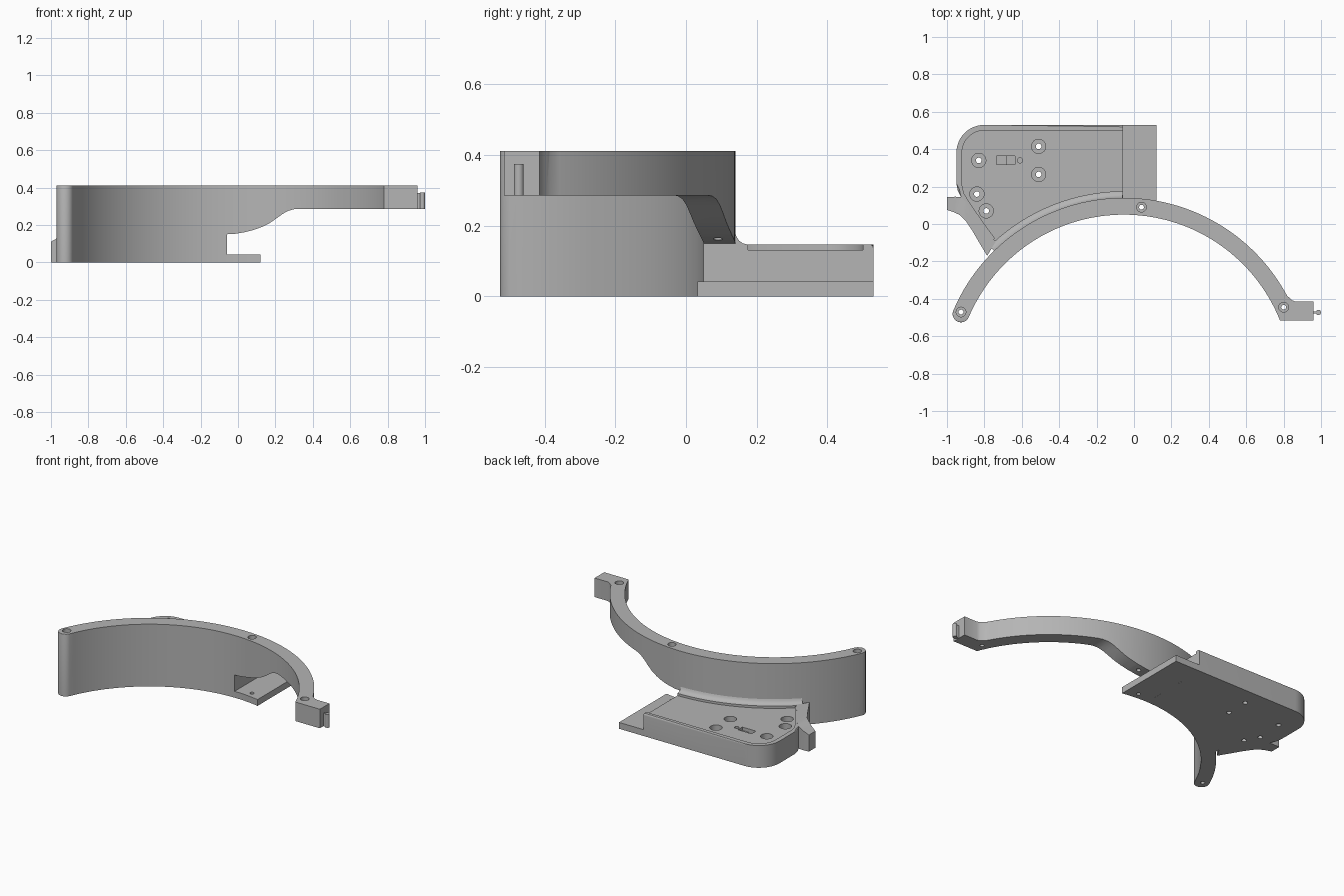
import bpy, bmesh, math

if "Cube" in bpy.data.objects:
    bpy.data.objects.remove(bpy.data.objects["Cube"])

CX, CY = -0.055, -0.85            # centre of the curved wall
R_IN, R_OUT, R_MID = 0.90, 0.99, 0.945

grey = bpy.data.materials.new("plain_grey")
grey.diffuse_color = (0.46, 0.46, 0.46, 1)
grey.use_nodes = True
grey.node_tree.nodes["Principled BSDF"].inputs["Base Color"].default_value = grey.diffuse_color


def polar(r, deg):
    a = math.radians(deg)
    return (CX + r * math.cos(a), CY + r * math.sin(a))


def arc(r, a0, a1, n):
    return [polar(r, a0 + (a1 - a0) * i / n) for i in range(n + 1)]


def corner(cx, cy, r, a0, a1, n=10):
    return [(cx + r * math.cos(math.radians(a0 + (a1 - a0) * i / n)),
             cy + r * math.sin(math.radians(a0 + (a1 - a0) * i / n))) for i in range(n + 1)]


def make(name, bm):
    bmesh.ops.recalc_face_normals(bm, faces=bm.faces[:])
    me = bpy.data.meshes.new(name)
    bm.to_mesh(me)
    bm.free()
    me.materials.append(grey)
    ob = bpy.data.objects.new(name, me)
    bpy.context.collection.objects.link(ob)
    return ob


def prism(bm, pts, z0, z1, axis="z"):
    """Extrude an outline along z, or along y for an x-z outline."""
    place = (lambda p, h: (p[0], p[1], h)) if axis == "z" else (lambda p, h: (p[0], h, p[1]))
    loft(bm, [[place(p, z0) for p in pts], [place(p, z1) for p in pts]])


def loft(bm, rings):
    vs = [[bm.verts.new(c) for c in ring] for ring in rings]
    n = len(vs[0])
    for a, b in zip(vs, vs[1:]):
        for i in range(n):
            j = (i + 1) % n
            bm.faces.new((a[i], a[j], b[j], b[i]))
    bm.faces.new(vs[0])
    bm.faces.new(vs[-1][::-1])


def round_edges(bm, test, width, segments):
    edges = [e for e in bm.edges if test((e.verts[0].co + e.verts[1].co) / 2, e)]
    bmesh.ops.bevel(bm, geom=edges, offset=width, segments=segments, profile=0.5,
                    affect='EDGES', clamp_overlap=True)


def screw_hole(bm, x, y, top, floor, big, small):
    """Stepped hole: narrow through-hole with a wide counterbore."""
    steps = [(small, -0.05), (small, floor), (big, floor), (big, top)]
    loft(bm, [[(px, py, z) for px, py in corner(x, y, r, 0, 345, 23)] for r, z in steps])


def cut(ob, bm):
    tool = make("cutter", bm)
    tool.hide_render = True
    mod = ob.modifiers.new("cut", 'BOOLEAN')
    mod.operation, mod.solver, mod.object = 'DIFFERENCE', 'EXACT', tool
    bpy.context.view_layer.objects.active = ob
    bpy.ops.object.modifier_apply(modifier=mod.name)
    bpy.data.objects.remove(tool, do_unlink=True)


# Curved wall with rounded left end and square connector block on the right
TOP, LEFT = 0.412, 157
ex, ey = polar(R_MID, LEFT)
outline = [(0.78, -0.515), (0.96, -0.515), (0.96, -0.415), (0.865, -0.415), (0.845, -0.408), (0.832, -0.395)]
outline += arc(R_OUT, 28, LEFT, 72)
outline += corner(ex, ey, 0.045, LEFT, LEFT + 180, 12)[1:-1]
outline += arc(R_IN, LEFT, 23, 72)
bm = bmesh.new()
prism(bm, outline, 0, TOP)
round_edges(bm, lambda m, e: m.z > TOP - 0.001 and m.x < 0.82 and m.y > -0.6
            and not (m.x > 0.77 and m.y < -0.5), 0.014, 3)
wall = make("curved_wall", bm)

# Underside relief: stepped slot that sweeps up to the thin arm
sweep = [(-0.06, -0.1), (-0.06, 0.15), (-0.02, 0.152), (0.03, 0.16), (0.08, 0.172), (0.13, 0.19),
         (0.17, 0.21), (0.21, 0.238), (0.24, 0.26), (0.27, 0.276), (0.3, 0.284), (0.33, 0.286),
         (1.2, 0.286), (1.2, -0.1)]
bm = bmesh.new()
prism(bm, sweep, -1, 1, "y")
cut(wall, bm)

# Screw holes along the wall
bm = bmesh.new()
for x, y in [(ex, ey + 0.01), (0.04, 0.09), (0.80, -0.445)]:
    screw_hole(bm, x, y, 0.5, 0.37, 0.026, 0.013)
cut(wall, bm)

# Mounting box behind the wall, rounded along its outer top edge
BOX = 0.147
outline = arc(0.98, 90.3, 135, 36)
outline += [(-0.75, -0.11), (-0.82, -0.01), (-0.88, 0.08), (-0.925, 0.145), (-0.943, 0.18), (-0.95, 0.22)]
outline += corner(-0.80, 0.38, 0.15, 180, 90, 12) + [(-0.06, 0.53)]
bm = bmesh.new()
prism(bm, outline, 0, BOX)
round_edges(bm, lambda m, e: m.z > BOX - 0.001 and m.x < -0.07 and m.y > 0.15
            and math.hypot(m.x - CX, m.y - CY) > 1.1, 0.028, 4)
box = make("mounting_box", bm)

# Shallow tray in the box top, open on the right
pocket = [(0.0, 0.175)] + arc(1.025, 90.3, 133, 36)
pocket += [(-0.745, -0.075), (-0.80, 0.0), (-0.88, 0.115), (-0.91, 0.165), (-0.92, 0.21)]
pocket += corner(-0.80, 0.38, 0.12, 180, 90, 12) + [(0.0, 0.50)]
bm = bmesh.new()
prism(bm, pocket, 0.132, 0.3)
cut(box, bm)

# Box screw holes, cable slot and small round hole
bm = bmesh.new()
for x, y in [(-0.83, 0.34), (-0.51, 0.415), (-0.51, 0.265), (-0.84, 0.16), (-0.79, 0.07)]:
    screw_hole(bm, x, y, 0.25, 0.085, 0.038, 0.015)
slot = [(-0.735, 0.07), (-0.685, 0.07), (-0.685, 0.11), (-0.635, 0.11), (-0.635, 0.25), (-0.735, 0.25)]
prism(bm, slot, 0.318, 0.364, "y")
prism(bm, corner(-0.61, 0.34, 0.014, 0, 345, 23), 0.09, 0.25)
cut(box, bm)

# Thin base plate on the right of the box
bm = bmesh.new()
prism(bm, arc(R_IN, 90.3, 78.8, 12) + [(0.12, 0.53), (-0.06, 0.53)], 0, 0.042)
plate = make("base_plate", bm)
bm = bmesh.new()
screw_hole(bm, 0.04, 0.09, 0.2, 0.1, 0.02, 0.013)
cut(plate, bm)

# Concave fillet between wall and box
profile = [(0.98, 0.12), (1.025, 0.12), (1.025, 0.147), (1.011, 0.15), (1.0, 0.158), (0.993, 0.169), (0.988, 0.182)]
bm = bmesh.new()
rings = []
for i in range(37):
    a = 90.3 + (134.5 - 90.3) * i / 36
    rings.append([(*polar(r, a), z) for r, z in profile])
loft(bm, rings)
make("wall_fillet", bm)

# Curved hook on the left, lower towards its tip
hook = [((-1.0, 0.075), (-1.0, 0.143), 0.11), ((-0.965, 0.064), (-0.955, 0.146), 0.13),
        ((-0.935, 0.05), (-0.925, 0.143), 0.148), ((-0.9, 0.018), (-0.895, 0.115), 0.15),
        ((-0.865, -0.035), (-0.86, 0.068), 0.15), ((-0.83, -0.095), (-0.81, -0.005), 0.15),
        ((-0.785, -0.17), (-0.74, -0.095), 0.15)]
bm = bmesh.new()
loft(bm, [[(*o, 0), (*i, 0), (*i, z), (*o, z)] for o, i, z in hook])
make("side_hook", bm)

# Connector key on the right block: thin web with a round bead
bm = bmesh.new()
prism(bm, [(0.95, -0.479), (0.985, -0.479), (0.985, -0.467), (0.95, -0.467)], 0.286, 0.372)
prism(bm, corner(0.986, -0.473, 0.014, 0, 345, 23), 0.286, 0.374)
make("connector_key", bm)

# Smooth curved sides, keep edges crisp
bpy.ops.object.select_all(action='DESELECT')
for ob in bpy.context.scene.objects:
    ob.select_set(True)
    bpy.context.view_layer.objects.active = ob
bpy.ops.object.shade_smooth_by_angle(angle=math.radians(30))
